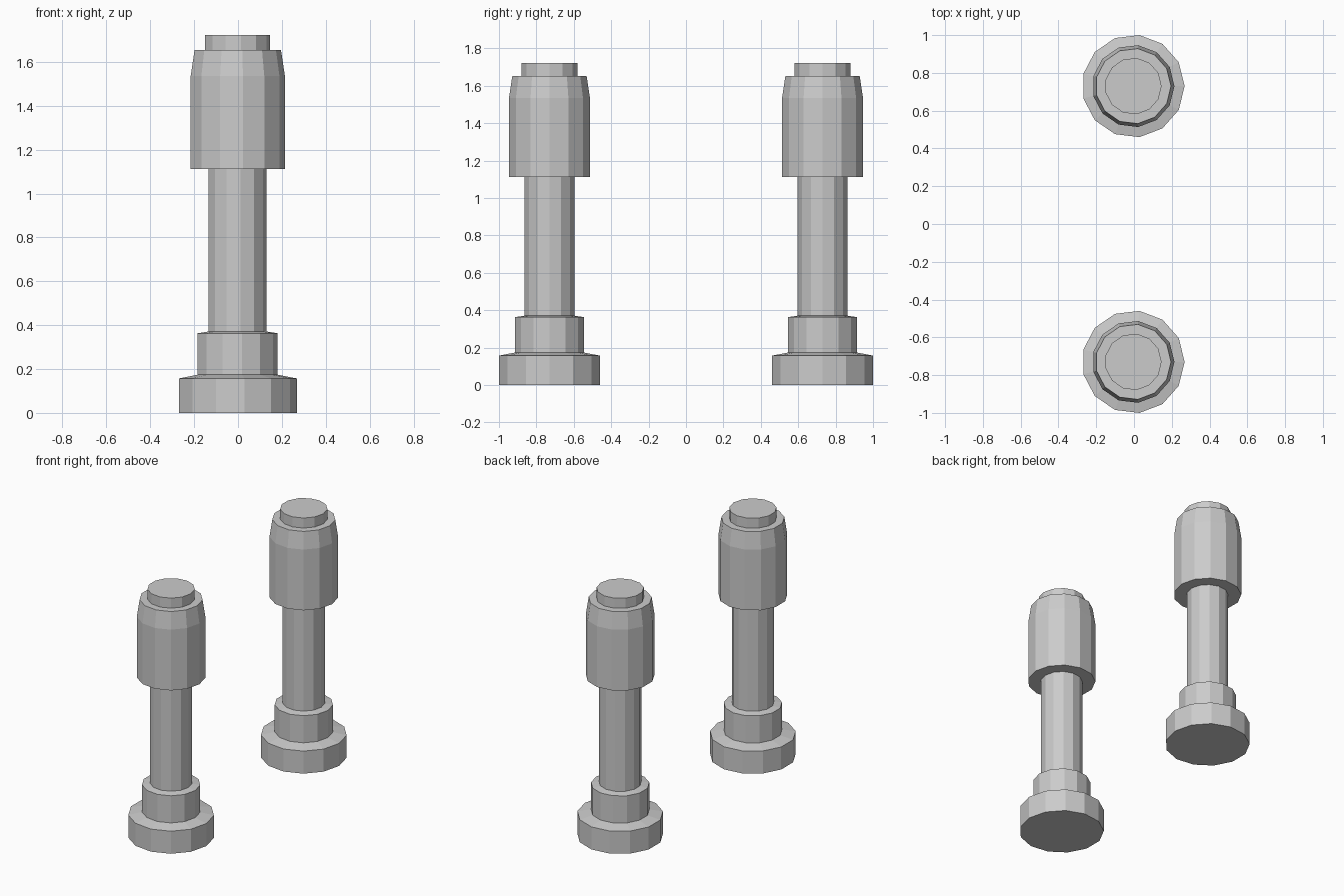
import bpy, bmesh
from math import cos, sin, tau

if "Cube" in bpy.data.objects:
    bpy.data.objects.remove(bpy.data.objects["Cube"])

SIDES = 13


def lathe(name, profile, x, y):
    """Revolve (radius, z) points into a flat-shaded part; radius 0 closes an end."""
    bm = bmesh.new()
    rings = []
    for r, z in profile:
        if r == 0:
            rings.append([bm.verts.new((0, 0, z))])
        else:
            rings.append([bm.verts.new((r * cos(tau * i / SIDES), r * sin(tau * i / SIDES), z))
                          for i in range(SIDES)])
    for low, high in zip(rings, rings[1:]):
        if len(low) == 1:
            bm.faces.new(high[::-1])
        elif len(high) == 1:
            bm.faces.new(low)
        else:
            for i in range(SIDES):
                j = (i + 1) % SIDES
                bm.faces.new((low[i], low[j], high[j], high[i]))
    # drop the axis points left over from the end caps
    bmesh.ops.delete(bm, geom=[v for v in bm.verts if not v.link_faces], context='VERTS')
    mesh = bpy.data.meshes.new(name)
    bm.to_mesh(mesh)
    bm.free()
    ob = bpy.data.objects.new(name, mesh)
    ob.location = (x, y, 0)
    bpy.context.collection.objects.link(ob)


# Profiles meet at shared radii, so no hidden faces remain inside
parts = {
    # stepped foot with sloped shoulders
    "base": [(0, 0), (0.272, 0), (0.272, 0.157), (0.185, 0.174), (0.185, 0.363), (0.134, 0.371)],
    # slim post
    "shaft": [(0.134, 0.371), (0.134, 1.112)],
    # thick sleeve tapering at the top
    "sleeve": [(0.134, 1.112), (0.218, 1.112), (0.218, 1.535), (0.2, 1.653), (0.15, 1.653)],
    # flat button on top
    "cap": [(0.15, 1.653), (0.15, 1.723), (0, 1.723)],
}

# Matching front and back posts
for side, y in (("front", -0.73), ("back", 0.73)):
    for part, profile in parts.items():
        lathe(f"{side}_{part}", profile, -0.004, y)
